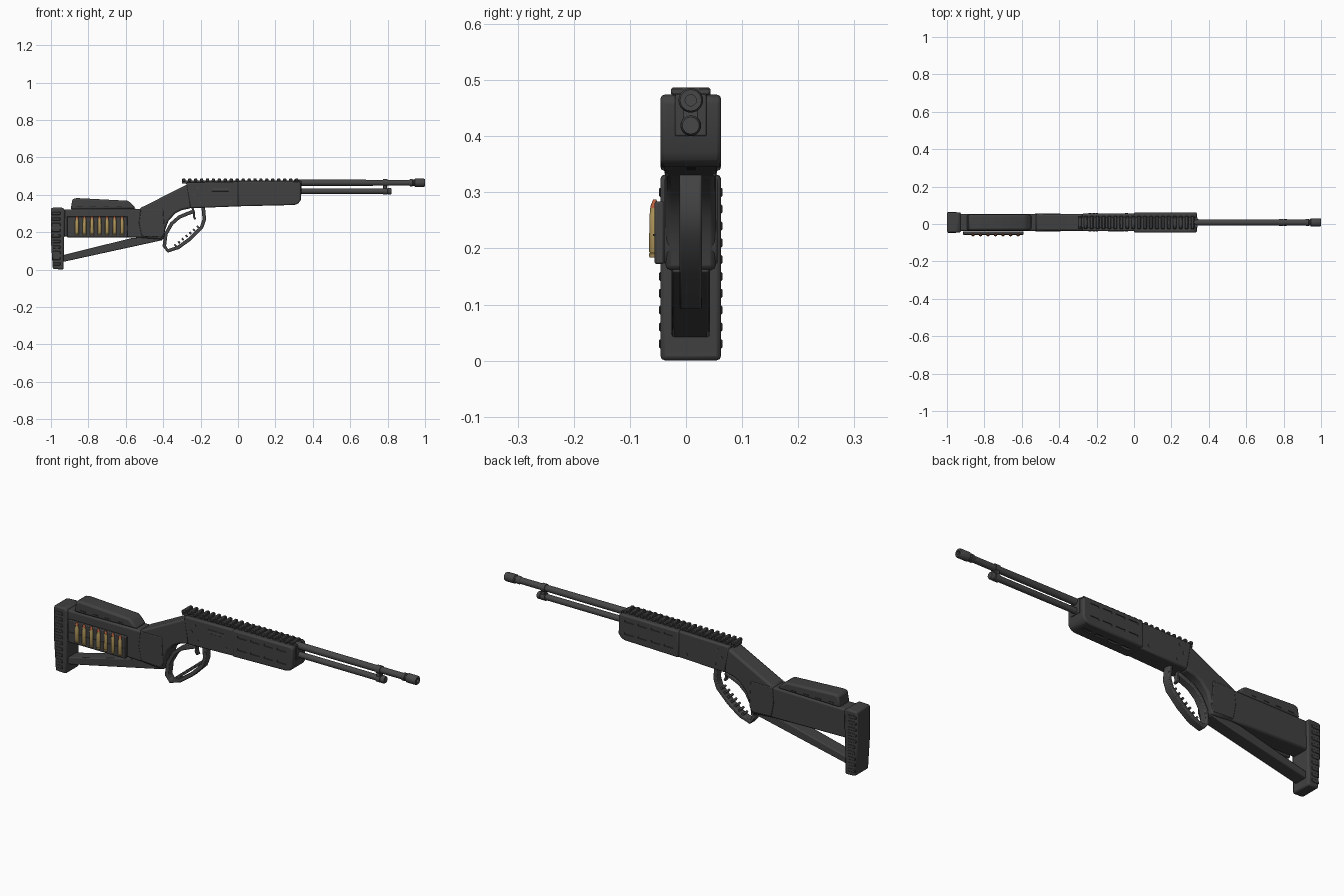
import bpy, bmesh, math
from mathutils import Vector

if "Cube" in bpy.data.objects:
    bpy.data.objects.remove(bpy.data.objects["Cube"])

CY = 0.0085  # centre plane of the gun (shell holder sticks out on -y)


def material(name, rgb):
    m = bpy.data.materials.new(name)
    m.diffuse_color = (*rgb, 1)
    m.use_nodes = True
    m.node_tree.nodes["Principled BSDF"].inputs["Base Color"].default_value = m.diffuse_color
    return m


BODY = material("dark grey polymer", (0.052, 0.052, 0.052))
METAL = material("grey steel", (0.063, 0.063, 0.063))
BLACK = material("black recess", (0.03, 0.03, 0.03))
BRASS = material("brass", (0.45, 0.32, 0.11))
COPPER = material("copper red", (0.50, 0.12, 0.05))


def finish(name, bm, mat, bevel=0.0, segs=2):
    bmesh.ops.recalc_face_normals(bm, faces=bm.faces)
    me = bpy.data.meshes.new(name)
    bm.to_mesh(me)
    bm.free()
    me.materials.append(mat)
    ob = bpy.data.objects.new(name, me)
    bpy.context.collection.objects.link(ob)
    if bevel:
        b = ob.modifiers.new("bevel", 'BEVEL')
        b.width, b.segments, b.limit_method = bevel, segs, 'ANGLE'
        b.angle_limit = math.radians(35)
    return ob


def add_prism(bm, pts, y0, y1):
    vs = [bm.verts.new((x, y0, z)) for x, z in pts]
    f = bm.faces.new(vs)
    r = bmesh.ops.extrude_face_region(bm, geom=[f])
    new = [v for v in r["geom"] if isinstance(v, bmesh.types.BMVert)]
    bmesh.ops.translate(bm, verts=new, vec=(0, y1 - y0, 0))


def prism(name, pts, half, mat, bevel=0.0, y=CY):
    """Side profile (x, z) pulled out by half either side of y."""
    bm = bmesh.new()
    add_prism(bm, pts, y - half, y + half)
    return finish(name, bm, mat, bevel)


def rect(x0, x1, z0, z1):
    return [(x0, z0), (x1, z0), (x1, z1), (x0, z1)]


def boxes(name, items, mat, bevel=0.0):
    """Several boxes (x0, x1, y0, y1, z0, z1) in one object."""
    bm = bmesh.new()
    for x0, x1, y0, y1, z0, z1 in items:
        add_prism(bm, rect(x0, x1, z0, z1), y0, y1)
    return finish(name, bm, mat, bevel, 1)


def lathe(name, profile, centre, axis, mat, n=24):
    """Profile (position along axis, radius) spun about axis."""
    bm = bmesh.new()
    c, rings = Vector(centre), []
    for t, r in profile:
        ring = []
        for i in range(n):
            a = 2 * math.pi * i / n
            u, v = r * math.cos(a), r * math.sin(a)
            p = {'X': (t, u, v), 'Y': (u, t, v), 'Z': (u, v, t)}[axis]
            ring.append(bm.verts.new(c + Vector(p)))
        rings.append(ring)
    for a, b in zip(rings, rings[1:]):
        for i in range(n):
            bm.faces.new((a[i], a[(i + 1) % n], b[(i + 1) % n], b[i]))
    bm.faces.new(rings[0])
    bm.faces.new(rings[-1])
    return finish(name, bm, mat)


def strip(name, path, thick, half, mat, bevel):
    """Flat bar following an (x, z) path."""
    P = [Vector(p) for p in path]
    left, right = [], []
    for i, p in enumerate(P):
        d = (P[min(i + 1, len(P) - 1)] - P[max(i - 1, 0)]).normalized()
        nrm = Vector((-d.y, d.x)) * thick / 2
        left.append(tuple(p + nrm))
        right.append(tuple(p - nrm))
    return prism(name, left + right[::-1], half, mat, bevel)


# Butt pad with side ribs
prism("butt_pad", [(-1, 0.33), (-1, 0.15), (-0.99, 0.003), (-0.932, 0), (-0.932, 0.062),
                   (-0.925, 0.32), (-0.94, 0.332)], 0.054, BODY, 0.008)
boxes("butt_pad_ribs", [(-0.996 + 0.006 * (k < 5), -0.95, CY - 0.0565, CY + 0.0565,
                         0.022 + k * 0.03, 0.038 + k * 0.03) for k in range(10)], BODY, 0.002)

# Stock, lower strut and cheek rest
prism("stock", [(-0.94, 0.322), (-0.52, 0.325), (-0.5, 0.17), (-0.60, 0.172), (-0.94, 0.178)],
      0.045, BODY, 0.008)
prism("stock_strut", [(-0.94, 0.04), (-0.94, 0.076), (-0.57, 0.168), (-0.42, 0.18), (-0.40, 0.158)],
      0.034, BODY, 0.005)
prism("cheek_rest", [(-0.895, 0.32), (-0.885, 0.378), (-0.86, 0.382), (-0.59, 0.368), (-0.572, 0.355),
                     (-0.545, 0.325)], 0.042, BODY, 0.010)
boxes("cheek_rest_seam", [(x, x + 0.03, CY - 0.0435, CY + 0.0435, 0.334, 0.339)
                          for x in (-0.86, -0.79, -0.72, -0.65)], BLACK)

# Grip, neck and receiver
prism("grip", [(-0.525, 0.328), (-0.47, 0.355), (-0.273, 0.455), (-0.25, 0.46), (-0.25, 0.328),
               (-0.30, 0.318), (-0.335, 0.30), (-0.372, 0.26), (-0.39, 0.21), (-0.398, 0.16),
               (-0.52, 0.17), (-0.535, 0.25)], 0.045, BODY, 0.010)
prism("grip_collar", [(-0.52, 0.325), (-0.40, 0.325), (-0.392, 0.20), (-0.405, 0.172),
                      (-0.515, 0.176), (-0.53, 0.25)], 0.048, BODY, 0.004)
prism("receiver", [(-0.278, 0.465), (0.01, 0.47), (0.01, 0.338), (-0.255, 0.328)],
      0.047, BODY, 0.007)
boxes("ejection_port", [(-0.14, -0.05, CY - 0.0485, CY - 0.04, 0.418, 0.436)], METAL, 0.001)
for i, (x, z) in enumerate([(-0.235, 0.40), (-0.20, 0.36), (-0.215, 0.435), (-0.04, 0.365)]):
    lathe(f"receiver_pin_{i}", [(-0.0495, 0.007), (0.0495, 0.007)], (x, CY, z), 'Y', METAL, 12)

# Handguard with cut slots
guard = prism("handguard", [(0.0, 0.472), (0.325, 0.474), (0.336, 0.465), (0.336, 0.372),
                            (0.322, 0.352), (0.30, 0.345), (0.0, 0.338)], 0.054, BODY, 0.009)
cuts = []
for k in range(4):
    x = 0.03 + k * 0.073
    for z in (0.440, 0.378):
        for s in (-1, 1):
            y = CY + s * 0.055
            cuts.append((x, x + 0.05, y - 0.005, y + 0.005, z, z + 0.010))
    cuts.append((x, x + 0.05, CY - 0.008, CY + 0.008, 0.32, 0.35))
cutter = boxes("slot_cutter", cuts, BODY)
cutter.hide_render = True
cutter.hide_viewport = True
cut = guard.modifiers.new("slots", 'BOOLEAN')
cut.operation, cut.solver, cut.object = 'DIFFERENCE', 'EXACT', cutter
prism("handguard_front_plate", rect(0.33, 0.340, 0.400, 0.474), 0.028, BODY, 0.003)

# Top rail
prism("rail_base", rect(-0.30, 0.335, 0.460, 0.476), 0.028, BODY, 0.002)
N = 20
pitch = 0.635 / N
teeth = bmesh.new()
for k in range(N):
    x0 = -0.30 + k * pitch
    add_prism(teeth, [(x0, 0.472), (x0 + 0.020, 0.472), (x0 + 0.018, 0.487), (x0 + 0.002, 0.487)],
              CY - 0.035, CY + 0.035)
finish("rail_teeth", teeth, BODY, 0.003, 1)

# Barrel, muzzle, magazine tube and band
BZ, TZ = 0.464, 0.419
lathe("barrel", [(0.30, 0.017), (0.93, 0.0155)], (0, CY, BZ), 'X', METAL)
lathe("muzzle", [(0.915, 0.0155), (0.92, 0.019), (0.934, 0.019), (0.936, 0.0165), (0.942, 0.0165),
                 (0.946, 0.022), (0.994, 0.022), (1.0, 0.019), (1.0, 0.010), (0.985, 0.010)],
      (0, CY, BZ), 'X', METAL)
lathe("magazine_tube", [(0.30, 0.0145), (0.80, 0.0145), (0.802, 0.018), (0.815, 0.018),
                        (0.82, 0.015)], (0, CY, TZ), 'X', METAL)
lathe("band_upper_ring", [(0.774, 0.0195), (0.798, 0.0195)], (0, CY, BZ), 'X', METAL)
lathe("band_lower_ring", [(0.774, 0.0185), (0.798, 0.0185)], (0, CY, TZ), 'X', METAL)
prism("band_web", rect(0.776, 0.796, TZ, BZ), 0.013, METAL, 0.002)

# Lever loop with inner serrations, and trigger
strip("lever_loop", [(-0.186, 0.335), (-0.183, 0.30), (-0.18, 0.268), (-0.195, 0.225), (-0.255, 0.165),
                     (-0.32, 0.118), (-0.375, 0.10), (-0.394, 0.125), (-0.386, 0.19), (-0.355, 0.245),
                     (-0.315, 0.28), (-0.27, 0.299), (-0.235, 0.312)], 0.019, 0.020, METAL, 0.004)
a, b = Vector((-0.21, 0.222)), Vector((-0.33, 0.123))
ser = bmesh.new()
d = (b - a).normalized()
nin = Vector((d.y, -d.x))
for k in range(7):
    c = a.lerp(b, k / 6) + nin * 0.008
    add_prism(ser, [tuple(c + d * i * 0.005 + nin * j * 0.007)
                    for i, j in ((-1, -1), (1, -1), (1, 1), (-1, 1))], CY - 0.017, CY + 0.017)
finish("lever_serrations", ser, METAL)
strip("trigger", [(-0.245, 0.335), (-0.235, 0.305), (-0.236, 0.285), (-0.228, 0.268)],
      0.011, 0.011, METAL, 0.002)

# Shell holder with seven cartridges
prism("shell_holder", rect(-0.915, -0.59, 0.172, 0.284), 0.0085, BODY, 0.004, y=-0.0475)
for k in range(7):
    pos = (-0.861 + k * 0.0402, -0.0558, 0)
    lathe(f"cartridge_{k}", [(0.184, 0.009), (0.186, 0.0102), (0.190, 0.0102), (0.192, 0.0085),
                             (0.194, 0.0098), (0.258, 0.0096), (0.267, 0.008), (0.272, 0.008)],
          pos, 'Z', BRASS, 16)
    lathe(f"bullet_{k}", [(0.268, 0.0075), (0.276, 0.0072), (0.287, 0.003)], pos, 'Z', COPPER, 16)
boxes("shell_holder_band", [(-0.912, -0.593, -0.0585, -0.05, 0.222, 0.226)], BODY)

# Smooth shading with sharp edges kept
bpy.ops.object.select_all(action='DESELECT')
for ob in bpy.context.scene.objects:
    if ob.type == 'MESH' and ob is not cutter:
        ob.select_set(True)
        bpy.context.view_layer.objects.active = ob
bpy.ops.object.shade_smooth_by_angle(angle=math.radians(35))
